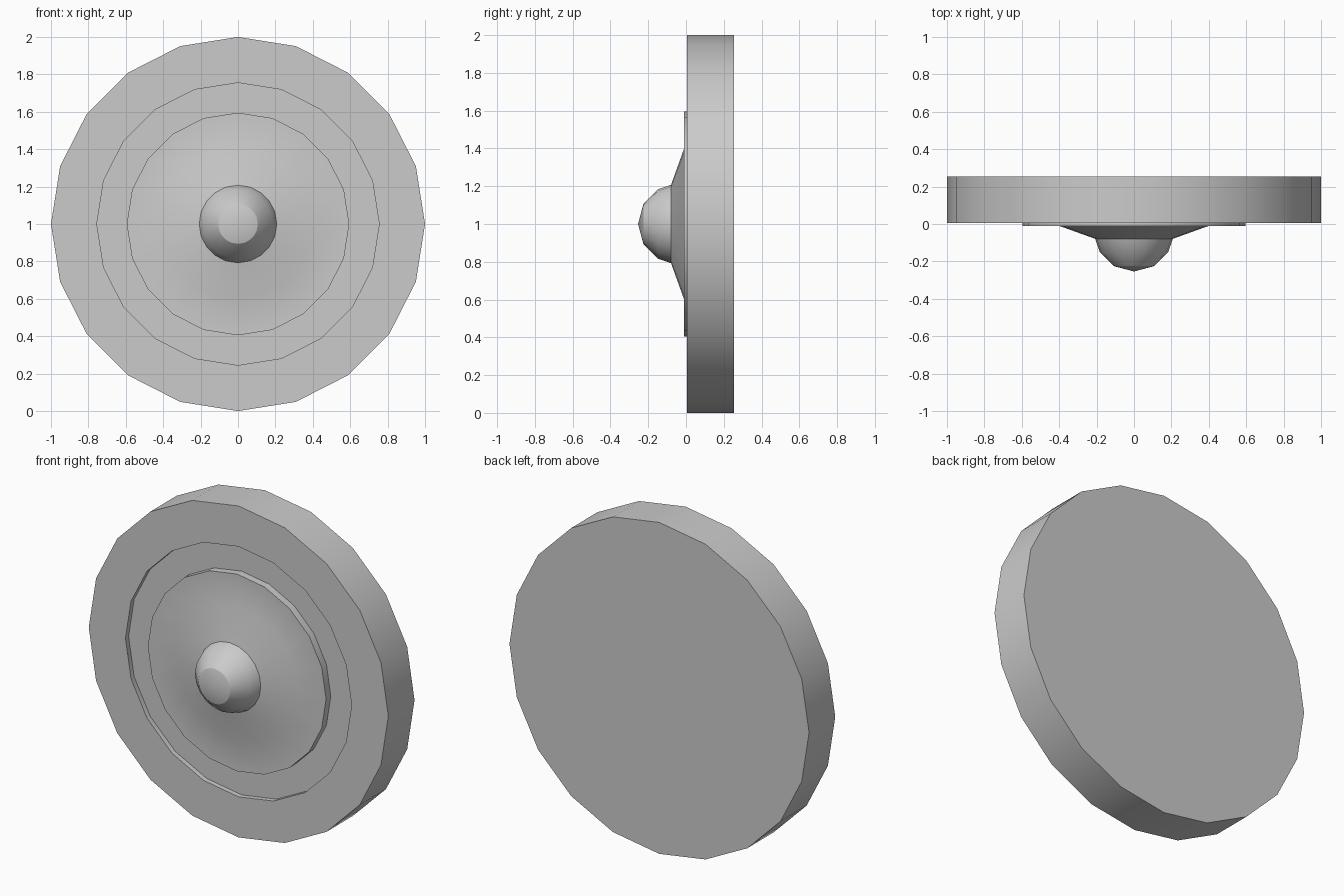
import bpy, bmesh, math

if "Cube" in bpy.data.objects:
    bpy.data.objects.remove(bpy.data.objects["Cube"])

SIDES = 20

def lathe(name, profile, sides=SIDES):
    """Spin (radius, y) points round a front-to-back axis at z = 1."""
    bm = bmesh.new()
    verts = [bm.verts.new((0, y, 1 + r)) for r, y in profile]
    edges = [bm.edges.new(p) for p in zip(verts, verts[1:])]
    bmesh.ops.spin(bm, geom=verts + edges, cent=(0, 0, 1), axis=(0, 1, 0),
                   angle=2 * math.pi, steps=sides, use_duplicate=False)
    bmesh.ops.remove_doubles(bm, verts=bm.verts, dist=1e-4)
    bmesh.ops.recalc_face_normals(bm, faces=bm.faces)
    mesh = bpy.data.meshes.new(name)
    bm.to_mesh(mesh)
    bm.free()
    ob = bpy.data.objects.new(name, mesh)
    bpy.context.collection.objects.link(ob)
    bpy.ops.object.select_all(action='DESELECT')
    ob.select_set(True)
    bpy.context.view_layer.objects.active = ob
    bpy.ops.object.shade_smooth_by_angle(angle=math.radians(30))
    return ob

# Thick disc with a shallow round recess, a raised plate and a central cone
lathe("disc_body", [(0, 0.255), (1, 0.255), (1, 0.005), (0.755, 0.005),
                    (0.755, 0.035), (0.595, 0.035), (0.595, -0.01),
                    (0.4, -0.01), (0.205, -0.08), (0, -0.08)])

# Rounded knob in the middle
R, C = 0.212, -0.042
knob = [(0.0, -0.07), (0.208, -0.078)]
knob += [(R * math.cos(math.radians(a)), C - R * math.sin(math.radians(a)))
         for a in (30, 60)] + [(0, C - R)]
lathe("center_knob", knob)
